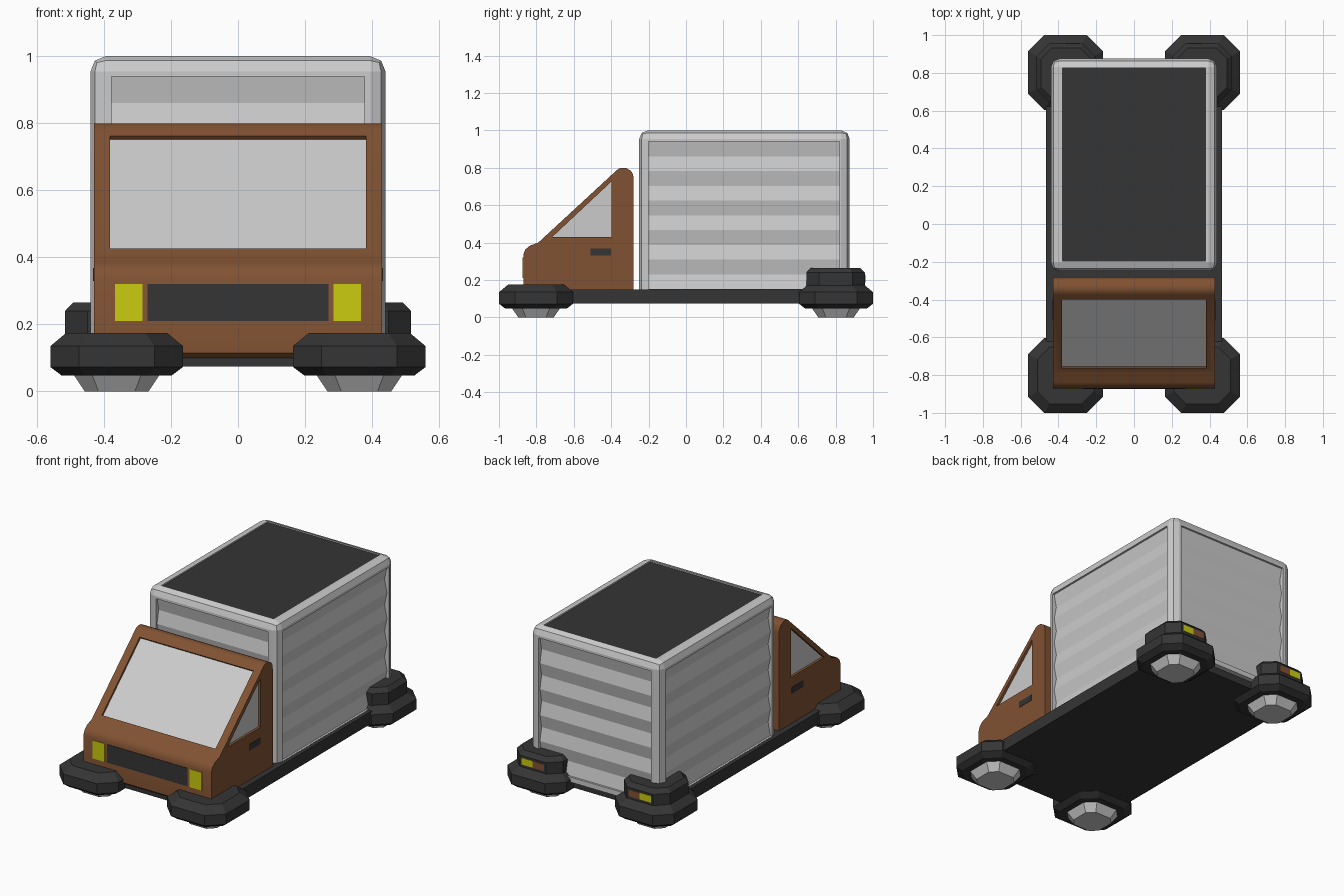
import bpy, bmesh

if "Cube" in bpy.data.objects:
    bpy.data.objects.remove(bpy.data.objects["Cube"])


def material(name, rgb):
    m = bpy.data.materials.new(name)
    m.diffuse_color = (*rgb, 1)
    m.use_nodes = True
    m.node_tree.nodes["Principled BSDF"].inputs["Base Color"].default_value = m.diffuse_color
    return m


DARK = material("dark", (0.035, 0.035, 0.035))
BROWN = material("brown", (0.22, 0.085, 0.032))
YELLOW = material("yellow", (0.6, 0.6, 0.005))


def finish(name, bm, mat=None):
    bmesh.ops.recalc_face_normals(bm, faces=bm.faces)
    me = bpy.data.meshes.new(name)
    bm.to_mesh(me)
    bm.free()
    ob = bpy.data.objects.new(name, me)
    bpy.context.collection.objects.link(ob)
    if mat:
        me.materials.append(mat)
    return ob


def loft(name, rings, mat=None):
    """Closed solid through a list of equal-length vertex rings."""
    bm = bmesh.new()
    vs = [[bm.verts.new(p) for p in r] for r in rings]
    n = len(vs[0])
    for a, b in zip(vs, vs[1:]):
        for i in range(n):
            j = (i + 1) % n
            bm.faces.new((a[i], a[j], b[j], b[i]))
    bm.faces.new(vs[0])
    bm.faces.new(vs[-1])
    return finish(name, bm, mat)


def prism(name, pts, axis, a, b, mat=None):
    """Extrude (y,z) points along x, or (x,z) points along y."""
    put = (lambda p, t: (t, p[0], p[1])) if axis == "x" else (lambda p, t: (p[0], t, p[1]))
    return loft(name, [[put(p, t) for p in pts] for t in (a, b)], mat)


def rect(u0, u1, v0, v1):
    return [(u0, v0), (u1, v0), (u1, v1), (u0, v1)]


def octagon(cx, cy, h, z):
    f = h * 0.57
    pts = [(h, -f), (h, f), (f, h), (-f, h), (-h, f), (-h, -f), (-f, -h), (f, -h)]
    return [(cx + x, cy + y, z) for x, y in pts]


def cut(ob, cutter):
    mod = ob.modifiers.new("cut", "BOOLEAN")
    mod.object = cutter
    mod.operation = "DIFFERENCE"
    mod.solver = "EXACT"
    bpy.context.view_layer.objects.active = ob
    bpy.ops.object.modifier_apply(modifier=mod.name)
    bpy.data.objects.remove(cutter)


# Flat chassis
prism("chassis", rect(-0.465, 0.465, 0.075, 0.15), "y", -0.85, 0.845, DARK)

# Hover pods with thrusters, and tail light housings on the rear pair
for s in (-1, 1):
    for e, end in ((-1, "front"), (1, "rear")):
        cx, cy = 0.362 * s, 0.802 * e
        loft(end + "_pod", [octagon(cx, cy, h, z) for h, z in
             ((0.165, 0.048), (0.198, 0.073), (0.198, 0.135), (0.15, 0.175))], DARK)
        loft(end + "_thruster", [octagon(cx, cy, h, z) for h, z in
             ((0.095, 0), (0.132, 0.055))])
    loft("tail_housing", [octagon(0.36 * s, 0.8, h, z) for h, z in
         ((0.156, 0.16), (0.156, 0.24), (0.132, 0.265))], DARK)
    for name, x0, x1, mat in (("tail_light", 0.36, 0.435, YELLOW), ("brake_light", 0.285, 0.36, BROWN)):
        prism(name, rect(s * x0, s * x1, 0.187, 0.228), "y", 0.94, 0.959, mat)

# Cab body from its side profile
cab = prism("cab", [(-0.85, 0.1), (-0.87, 0.115), (-0.87, 0.335), (-0.86, 0.362), (-0.838, 0.382),
                    (-0.79, 0.4), (-0.375, 0.783), (-0.36, 0.796), (-0.34, 0.8), (-0.32, 0.798),
                    (-0.295, 0.785), (-0.283, 0.765), (-0.28, 0.74), (-0.28, 0.1)],
            "x", -0.43, 0.43, BROWN)


# Windscreen: a slab parallel to the sloping front, between two depths
def slope_slab(d0, d1):
    ends = ((-0.762, 0.426), (-0.398, 0.761))
    (a, b) = ends
    off = lambda p, d: (p[0] + 0.676 * d, p[1] - 0.736 * d)
    return [off(a, d0), off(b, d0), off(b, d1), off(a, d1)]


cut(cab, prism("cutter", slope_slab(-0.03, 0.02), "x", -0.382, 0.382))
prism("windscreen", slope_slab(0.012, 0.03), "x", -0.385, 0.385)

# Side windows and door handles
window = [(-0.715, 0.43), (-0.397, 0.43), (-0.397, 0.728)]
for s in (-1, 1):
    cut(cab, prism("cutter", window, "x", s * 0.41, s * 0.5))
    prism("side_window", window, "x", s * 0.4, s * 0.415)
    prism("door_handle", rect(-0.51, -0.4, 0.33, 0.368), "x", s * 0.41, s * 0.432, DARK)
    # Headlights
    prism("headlight", rect(s * 0.285, s * 0.367, 0.21, 0.32), "y", -0.874, -0.85, YELLOW)
prism("grille", rect(-0.27, 0.27, 0.21, 0.32), "y", -0.873, -0.85, DARK)

bpy.ops.object.select_all(action="DESELECT")
cab.select_set(True)
bpy.context.view_layer.objects.active = cab
bpy.ops.object.shade_smooth_by_angle()

# Cargo box with bevelled upright and top edges
bm = bmesh.new()
bmesh.ops.create_cube(bm, size=1)
for v in bm.verts:
    v.co = (v.co.x * 0.88, 0.3125 + v.co.y * 1.125, 1.0 if v.co.z > 0 else 0.12)
edges = [e for e in bm.edges if max(v.co.z for v in e.verts) > 0.5]
bmesh.ops.bevel(bm, geom=edges, offset=0.045, segments=2, profile=0.5, affect="EDGES")
box = finish("cargo_box", bm)


# Corrugated recesses in all four walls
def ribs(face, out):
    zig = [(face - out * (0.028 if i % 2 else 0.012), 0.151 + 0.0789 * i) for i in range(11)]
    return [(face + out * 0.05, 0.94), (face + out * 0.05, 0.151)] + zig


for s in (-1, 1):
    cut(box, prism("cutter", ribs(0.44 * s, s), "y", -0.2, 0.82))
for face, out in ((-0.25, -1), (0.875, 1)):
    cut(box, prism("cutter", ribs(face, out), "x", -0.378, 0.378))

# Dark roof panel set into the top
cut(box, prism("cutter", rect(-0.378, 0.378, 0.985, 1.1), "y", -0.197, 0.827))
prism("roof_panel", rect(-0.378, 0.378, 0.975, 0.992), "y", -0.197, 0.827, DARK)
